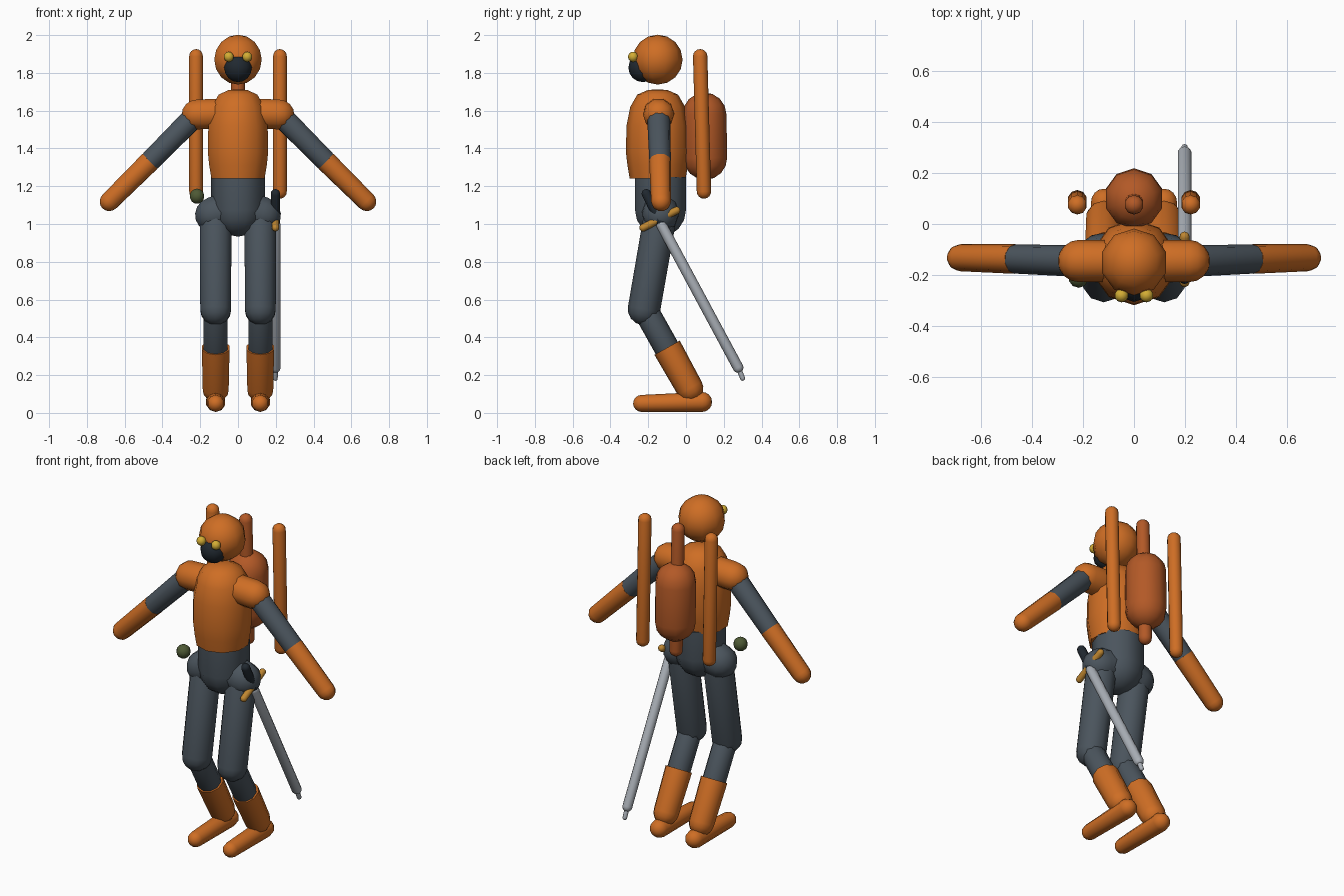
import bpy, bmesh, math
from mathutils import Vector

cube = bpy.data.objects.get("Cube")
if cube:
    bpy.data.objects.remove(cube, do_unlink=True)


def material(name, rgb):
    m = bpy.data.materials.new(name)
    m.use_nodes = True
    color = (*rgb, 1)
    m.diffuse_color = color
    bsdf = m.node_tree.nodes["Principled BSDF"]
    bsdf.inputs["Base Color"].default_value = color
    bsdf.inputs["Roughness"].default_value = 0.7
    return m


ORANGE = material("orange", (0.62, 0.155, 0.018))
RUST = material("rust", (0.45, 0.1, 0.02))
SLATE = material("slate", (0.07, 0.09, 0.11))
BLACK = material("blue black", (0.015, 0.022, 0.03))
YELLOW = material("yellow", (0.65, 0.42, 0.035))
AMBER = material("amber", (0.52, 0.24, 0.03))
STEEL = material("steel", (0.4, 0.43, 0.47))
GREEN = material("olive green", (0.075, 0.1, 0.035))


def lathe(name, profile, start, direction, mat, sides=10):
    """Revolve (radius, height) points about an axis from start."""
    bm = bmesh.new()
    rings = []
    for r, h in profile:
        if r < 1e-5:
            rings.append([bm.verts.new((0, 0, h))])
        else:
            rings.append([bm.verts.new((r * math.sin(a), -r * math.cos(a), h))
                          for a in (math.tau * i / sides for i in range(sides))])
    for a, b in zip(rings, rings[1:]):
        for i in range(sides):
            j = (i + 1) % sides
            if len(a) == 1:
                bm.faces.new((a[0], b[j], b[i]))
            elif len(b) == 1:
                bm.faces.new((a[i], a[j], b[0]))
            else:
                bm.faces.new((a[i], a[j], b[j], b[i]))
    bmesh.ops.recalc_face_normals(bm, faces=bm.faces)
    turn = Vector((0, 0, 1)).rotation_difference(Vector(direction)).to_matrix()
    bmesh.ops.transform(bm, matrix=turn.to_4x4(), verts=bm.verts)
    mesh = bpy.data.meshes.new(name)
    bm.to_mesh(mesh)
    bm.free()
    ob = bpy.data.objects.new(name, mesh)
    ob.location = start
    mesh.materials.append(mat)
    bpy.context.collection.objects.link(ob)
    bpy.ops.object.select_all(action='DESELECT')
    ob.select_set(True)
    bpy.context.view_layer.objects.active = ob
    bpy.ops.object.shade_smooth_by_angle(angle=math.radians(42))
    return ob


def capsule(name, a, b, r0, r1, mat, flat_start=False, flat_end=False, sides=10):
    """Round-ended limb between two joints; either end may be cut flat."""
    axis = Vector(b) - Vector(a)
    arc = [math.radians(d) for d in (0, 22.5, 45, 67.5, 90)]
    low = [(r0, 0), (0, 0)] if flat_start else [(r0 * math.cos(t), -r0 * math.sin(t)) for t in arc]
    high = [(r1, 0), (0, 0)] if flat_end else [(r1 * math.cos(t), r1 * math.sin(t)) for t in arc]
    profile = low[::-1] + [(r, h + axis.length) for r, h in high]
    return lathe(name, profile, a, axis, mat, sides)


def ball(name, center, r, mat):
    rows = 8
    profile = [(r * math.sin(math.pi * i / rows), -r * math.cos(math.pi * i / rows))
               for i in range(rows + 1)]
    return lathe(name, profile, center, (0, 0, 1), mat)


# Head, mask and eyes
ball("head", (0, -0.15, 1.87), 0.132, ORANGE)
ball("face_mask", (0, -0.228, 1.828), 0.077, BLACK)

# Torso
lathe("chest", [(0, 1.24), (0.148, 1.24), (0.16, 1.31), (0.168, 1.38), (0.165, 1.52),
                (0.145, 1.62), (0.108, 1.685), (0.05, 1.71), (0, 1.712)],
      (0, -0.15, 0), (0, 0, 1), ORANGE)
capsule("abdomen", (0, -0.135, 1.25), (0, -0.135, 1.075), 0.142, 0.142, SLATE, flat_start=True)

# Mirrored limbs and side parts
for side, s in (("left", 1), ("right", -1)):
    def limb(part, a, b, r0, r1, mat, **ends):
        capsule(f"{side}_{part}", (s * a[0], *a[1:]), (s * b[0], *b[1:]), r0, r1, mat, **ends)

    ball(f"{side}_eye", (s * 0.049, -0.28, 1.885), 0.027, YELLOW)
    limb("shoulder", (0.08, -0.145, 1.585), (0.215, -0.145, 1.58), 0.083, 0.083, ORANGE)
    limb("upper_arm", (0.22, -0.145, 1.58), (0.468, -0.137, 1.33), 0.062, 0.057, SLATE, flat_end=True)
    limb("forearm", (0.466, -0.137, 1.332), (0.68, -0.132, 1.12), 0.058, 0.053, ORANGE, flat_start=True)
    limb("hip", (0.02, -0.135, 1.085), (0.13, -0.135, 1.05), 0.1, 0.098, SLATE)
    limb("thigh", (0.118, -0.142, 1.01), (0.118, -0.222, 0.55), 0.087, 0.086, SLATE)
    limb("shin", (0.118, -0.212, 0.54), (0.118, -0.1, 0.34), 0.067, 0.067, SLATE)
    limb("boot_shaft", (0.118, -0.1, 0.345), (0.118, 0.02, 0.13), 0.077, 0.072, ORANGE, flat_start=True)
    limb("foot", (0.118, 0.085, 0.058), (0.118, -0.235, 0.05), 0.053, 0.045, ORANGE)
    limb("back_rod", (0.222, 0.095, 1.172), (0.222, 0.075, 1.888), 0.038, 0.038, ORANGE)

# Backpack tank with its central rod
capsule("back_tank", (0, 0.102, 1.35), (0, 0.098, 1.58), 0.116, 0.116, RUST)
capsule("tank_rod", (0, 0.095, 1.172), (0, 0.075, 1.888), 0.038, 0.038, RUST)

# Sword hung at the left hip
capsule("sword_blade", (0.198, -0.13, 0.995), (0.198, 0.276, 0.24), 0.028, 0.028, STEEL)
capsule("sword_tip", (0.198, 0.276, 0.24), (0.198, 0.3, 0.183), 0.014, 0.013, STEEL)
capsule("sword_grip", (0.198, -0.13, 1.0), (0.198, -0.21, 1.16), 0.025, 0.025, BLACK)
capsule("sword_guard", (0.198, -0.227, 0.98), (0.198, -0.05, 1.072), 0.02, 0.02, AMBER)

# Round pouch at the right hip
ball("belt_pouch", (-0.217, -0.21, 1.147), 0.04, GREEN)
